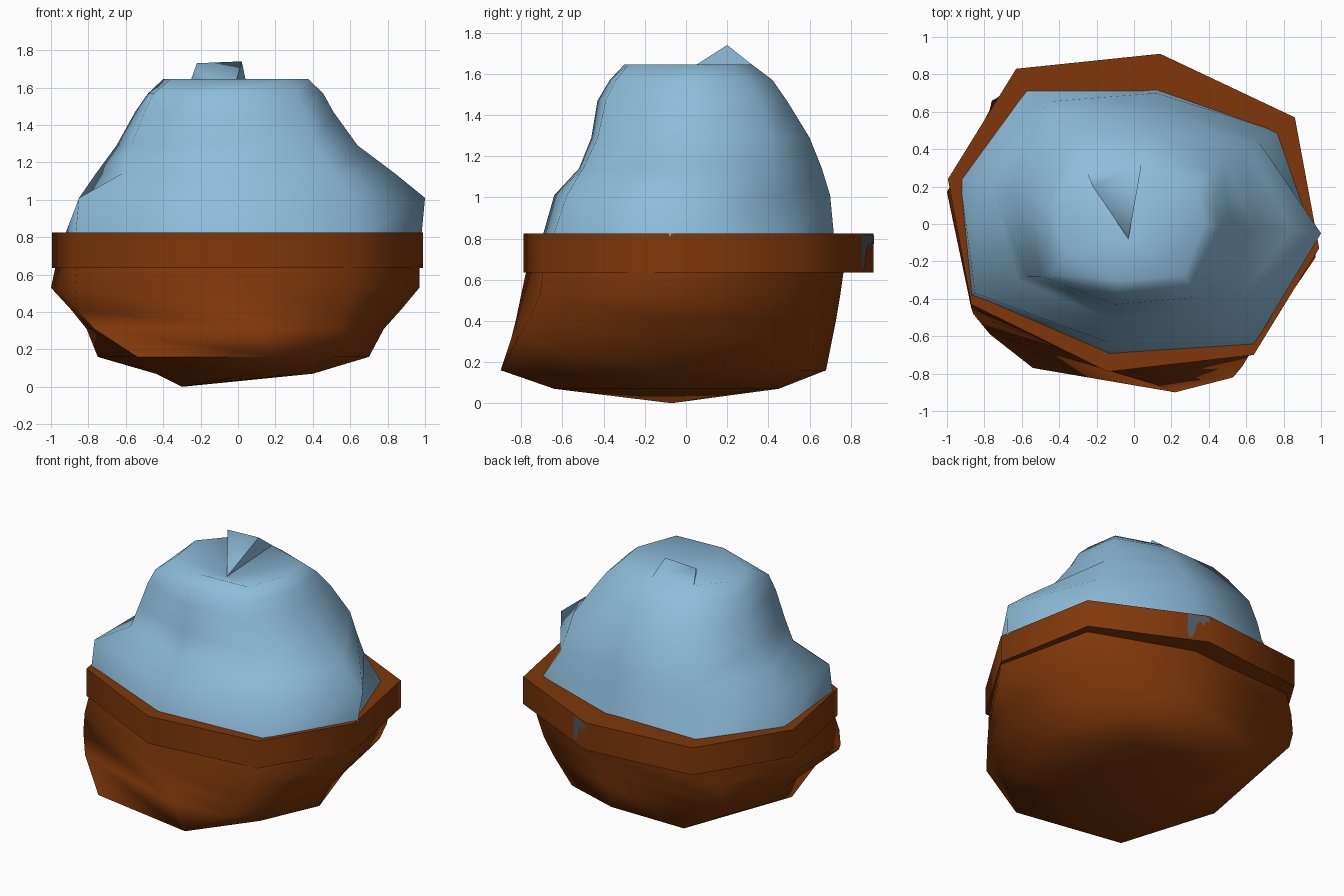
import bpy, bmesh, math
from mathutils import Vector

if "Cube" in bpy.data.objects:
    bpy.data.objects.remove(bpy.data.objects["Cube"])


def material(name, rgb):
    m = bpy.data.materials.new(name)
    m.diffuse_color = (*rgb, 1)
    m.use_nodes = True
    m.node_tree.nodes["Principled BSDF"].inputs["Base Color"].default_value = m.diffuse_color
    return m


BLUE = material("pale_blue", (0.27, 0.51, 0.71))
BROWN = material("rust_brown", (0.215, 0.039, 0.003))
SLATE = material("slate_grey", (0.08, 0.10, 0.12))


def finish(bm, name, mat, angle, recalc=True):
    if recalc:
        bmesh.ops.recalc_face_normals(bm, faces=bm.faces[:])
    me = bpy.data.meshes.new(name)
    bm.to_mesh(me)
    bm.free()
    me.materials.append(mat)
    ob = bpy.data.objects.new(name, me)
    bpy.context.collection.objects.link(ob)
    bpy.ops.object.select_all(action='DESELECT')
    ob.select_set(True)
    bpy.context.view_layer.objects.active = ob
    if angle:
        bpy.ops.object.shade_smooth_by_angle(angle=math.radians(angle))
    return ob


def loft(bm, rings):
    """Skin eight-sided rings given as (height, outline)."""
    loops = [[bm.verts.new((x, y, z)) for x, y in pts] for z, pts in rings]
    for a, b in zip(loops, loops[1:]):
        for i in range(len(a)):
            j = (i + 1) % len(a)
            bm.faces.new((a[i], a[j], b[j], b[i]))
    return loops


# Outlines run: back, back left, left, front left, front, front right, right, back right
# Upper dome
bm = bmesh.new()
loops = loft(bm, [
    (0.80, [(.12, .72), (-.58, .72), (-.93, .24), (-.87, -.38), (-.13, -.70), (.64, -.65), (.98, -.08), (.78, .49)]),
    (1.01, [(.12, .70), (-.51, .65), (-.85, .22), (-.85, -.37), (-.12, -.64), (.62, -.58), (1.0, -.05), (.66, .45)]),
    (1.14, [(.11, .66), (-.49, .63), (-.76, .20), (-.62, -.30), (-.11, -.52), (.50, -.50), (.84, -.03), (.62, .43)]),
    (1.29, [(.10, .60), (-.45, .60), (-.65, .18), (-.57, -.28), (-.10, -.46), (.42, -.43), (.64, -.02), (.58, .41)]),
    (1.47, [(.08, .49), (-.36, .49), (-.55, .14), (-.50, -.28), (-.10, -.43), (.36, -.39), (.51, .0), (.47, .35)]),
    (1.57, [(.06, .42), (-.31, .41), (-.48, .12), (-.45, -.27), (-.09, -.37), (.31, -.34), (.455, .0), (.41, .29)]),
    (1.645, [(.04, .32), (-.25, .27), (-.40, .10), (-.36, -.16), (-.08, -.30), (.27, -.28), (.375, .0), (.34, .22)]),
])
# Sunken crown with one raised flap at the back
rim = loops[-1]
mid = bm.verts.new((-.03, -.08, 1.56))
for i in range(1, 8):
    bm.faces.new((rim[i], rim[(i + 1) % 8], mid))
p = bm.verts.new((-.22, .20, 1.73))
q = bm.verts.new((.02, .20, 1.74))
bm.faces.new((mid, q, p))
bm.faces.new((rim[0], rim[1], p, q))
bm.faces.new((rim[1], mid, p))
bm.faces.new((rim[0], q, mid))
finish(bm, "dome", BLUE, 80, recalc=False)

# Rounded lower hull
bm = bmesh.new()
loops = loft(bm, [
    (0.67, [(.14, .77), (-.63, .74), (-.97, .20), (-.86, -.40), (-.14, -.77), (.62, -.69), (.97, -.15), (.82, .52)]),
    (0.53, [(.12, .75), (-.74, .67), (-1.0, .17), (-.87, -.45), (-.08, -.80), (.61, -.71), (.97, -.18), (.80, .50)]),
    (0.41, [(.11, .73), (-.76, .66), (-.89, .10), (-.86, -.48), (.01, -.825), (.58, -.76), (.87, -.16), (.74, .51)]),
    (0.31, [(.10, .71), (-.74, .65), (-.81, .05), (-.77, -.59), (.10, -.85), (.53, -.82), (.78, -.15), (.65, .53)]),
    (0.16, [(.10, .68), (-.46, .68), (-.75, -.10), (-.54, -.77), (.22, -.90), (.52, -.50), (.70, -.10), (.49, .56)]),
    (0.07, [(.06, .45), (-.33, .42), (-.44, -.10), (-.38, -.50), (.10, -.64), (.32, -.40), (.40, -.10), (.30, .37)]),
])
tip = bm.verts.new((-.30, -.07, 0))
for i in range(8):
    bm.faces.new((loops[-1][i], loops[-1][(i + 1) % 8], tip))
finish(bm, "hull", BROWN, 80)

# Broad belt, smooth around its corners
belt = [(.14, .91), (-.63, .83), (-.995, .24), (-.87, -.43), (-.14, -.79), (.64, -.70), (.99, -.13), (.86, .57)]
bm = bmesh.new()
lo, hi = loft(bm, [(0.635, belt), (0.825, belt)])
bm.faces.new(lo)
bm.faces.new(hi)
finish(bm, "belt", BROWN, 70)

# Worn grey patch with a ragged lower edge beside the back corner of the belt
a, b = Vector((*belt[0], 0)), Vector((*belt[7], 0))
along = (b - a).normalized()
out = Vector((-along.y, along.x, 0)) * 0.004
bm = bmesh.new()
ragged = [(0, .815), (0, .77), (.02, .785), (.04, .74), (.055, .775), (.08, .755),
          (.095, .70), (.11, .66), (.135, .65), (.145, .72), (.14, .82)]
bm.faces.new([bm.verts.new(a + out + along * s + Vector((0, 0, z))) for s, z in ragged])
finish(bm, "worn_patch", SLATE, None)
